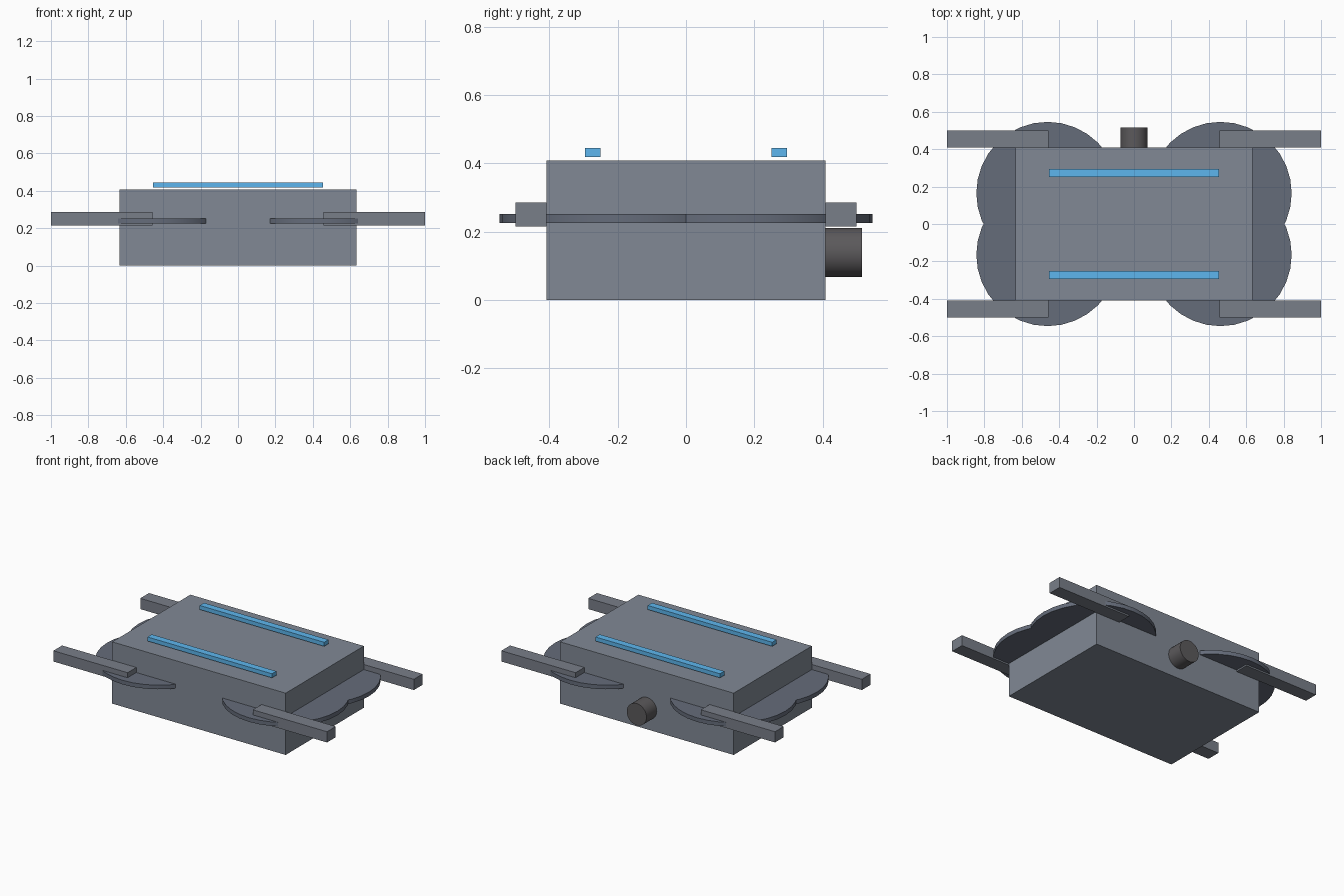
import bpy
import math

if "Cube" in bpy.data.objects:
    bpy.data.objects.remove(bpy.data.objects["Cube"])


def material(name, r, g, b):
    m = bpy.data.materials.new(name)
    m.diffuse_color = (r, g, b, 1)
    m.use_nodes = True
    m.node_tree.nodes["Principled BSDF"].inputs["Base Color"].default_value = m.diffuse_color
    return m


def box(name, lo, hi, mat):
    """Axis-aligned box between two corners."""
    bpy.ops.mesh.primitive_cube_add(size=1, location=[(a + b) / 2 for a, b in zip(lo, hi)])
    ob = bpy.context.object
    ob.name = name
    ob.scale = [b - a for a, b in zip(lo, hi)]
    bpy.ops.object.transform_apply(location=False, rotation=False, scale=True)
    ob.data.materials.append(mat)
    return ob


def cylinder(name, radius, depth, loc, mat, rot=(0, 0, 0), sides=32):
    bpy.ops.mesh.primitive_cylinder_add(vertices=sides, radius=radius, depth=depth,
                                        location=loc, rotation=rot)
    ob = bpy.context.object
    ob.name = name
    ob.data.materials.append(mat)
    bpy.ops.object.shade_smooth_by_angle(angle=math.radians(30))
    return ob


blue = material("blue", 0.11, 0.47, 0.86)
slate = material("slate", 0.22, 0.25, 0.30)
arm_grey = material("arm_grey", 0.19, 0.21, 0.25)
disc_grey = material("disc_grey", 0.13, 0.15, 0.195)
dark = material("dark", 0.105, 0.10, 0.105)

# Main body
box("body", (-0.634, -0.408, 0), (0.634, 0.408, 0.408), slate)

# Port on the back face
cylinder("back_port", 0.072, 0.109, (0, 0.4605, 0.139), dark, (math.pi / 2, 0, 0))

for sy, end in ((-1, "front"), (1, "back")):
    # Blue strip hovering just above the top face
    box(f"{end}_top_strip", (-0.455, sy * 0.2725 - 0.0225, 0.418),
        (0.455, sy * 0.2725 + 0.0225, 0.445), blue)
    for sx, side in ((-1, "left"), (1, "right")):
        # Side arm lying along the body wall
        box(f"{end}_{side}_arm", (sx * 0.729 - 0.271, sy * 0.4535 - 0.0455, 0.215),
            (sx * 0.729 + 0.271, sy * 0.4535 + 0.0455, 0.286), arm_grey)
        # Flat disc passing through the body corner
        cylinder(f"{end}_{side}_disc", 0.381, 0.027, (sx * 0.462, sy * 0.165, 0.239), disc_grey)
